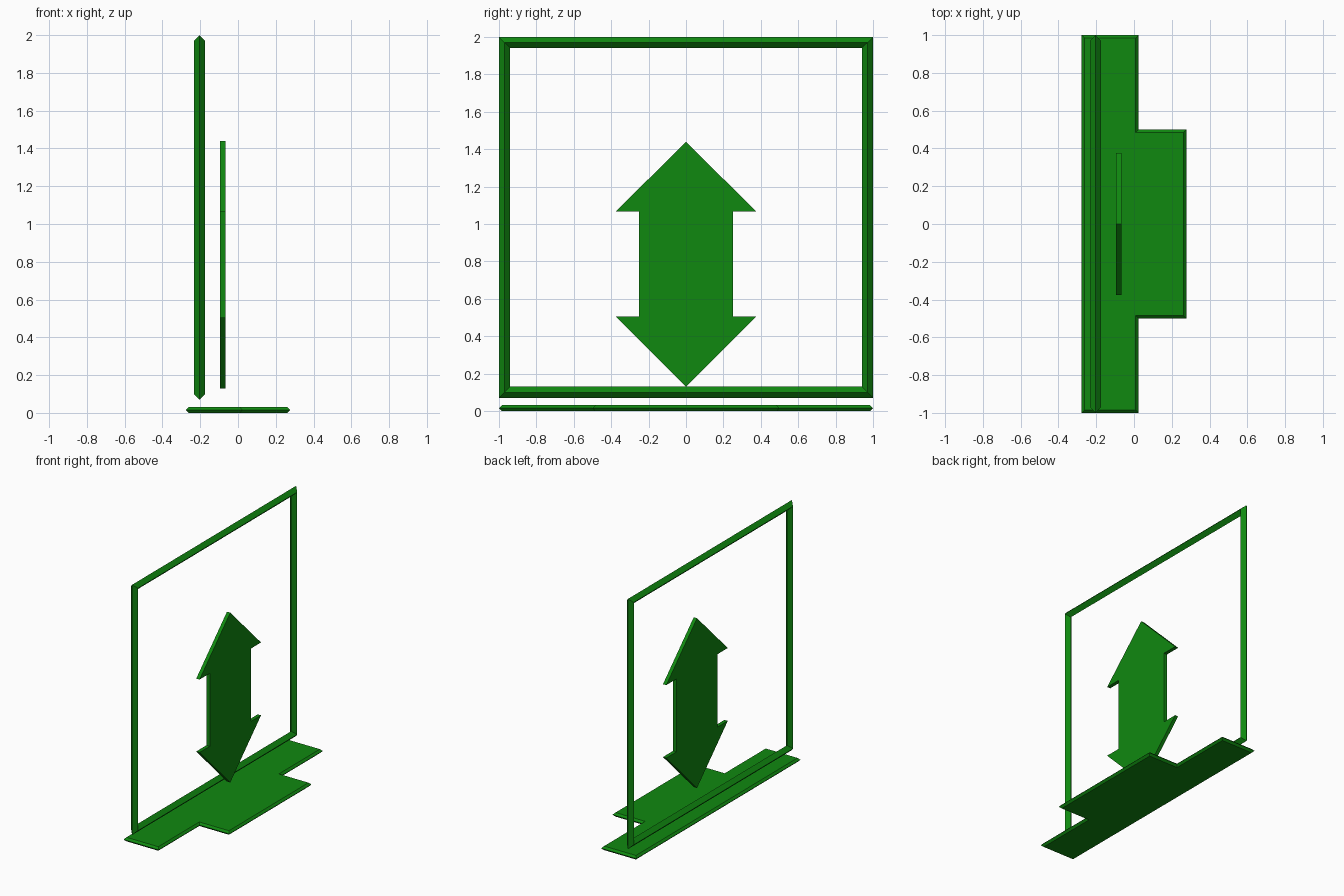
import bpy, bmesh
from mathutils import Vector

if "Cube" in bpy.data.objects:
    bpy.data.objects.remove(bpy.data.objects["Cube"])

green = bpy.data.materials.new("green")
green.diffuse_color = (0.005, 0.25, 0.005, 1)
green.use_nodes = True
green.node_tree.nodes["Principled BSDF"].inputs["Base Color"].default_value = green.diffuse_color


def inset(outline, d):
    """Mitred inset of an anticlockwise outline with square corners."""
    result = []
    for i, p in enumerate(outline):
        p = Vector(p)
        a = (p - Vector(outline[i - 1])).normalized()
        b = (Vector(outline[(i + 1) % len(outline)]) - p).normalized()
        result.append(p + d * (Vector((-a.y, a.x)) + Vector((-b.y, b.x))))
    return result


def loft(name, rings, closed):
    """Bridge point rings; cap both ends, or join the last ring to the first."""
    bm = bmesh.new()
    loops = [[bm.verts.new(p) for p in r] for r in rings]
    n = len(loops[0])
    pairs = list(zip(loops, loops[1:]))
    if closed:
        pairs.append((loops[-1], loops[0]))
    else:
        bm.faces.new(loops[0][::-1])
        bm.faces.new(loops[-1])
    for lo, hi in pairs:
        for i in range(n):
            j = (i + 1) % n
            bm.faces.new((lo[i], lo[j], hi[j], hi[i]))
    bmesh.ops.recalc_face_normals(bm, faces=bm.faces)
    mesh = bpy.data.meshes.new(name)
    bm.to_mesh(mesh)
    bm.free()
    mesh.materials.append(green)
    ob = bpy.data.objects.new(name, mesh)
    bpy.context.collection.objects.link(ob)
    return ob


# Stepped floor plate with pointed edges
step = [(-0.277, -1), (0.024, -1), (0.024, -0.5), (0.277, -0.5),
        (0.277, 0.5), (0.024, 0.5), (0.024, 1), (-0.277, 1)]
loft("floor_plate",
     [[(p.x, p.y, z) for p in inset(step, d)]
      for z, d in ((0, 0.015), (0.0155, 0), (0.031, 0.015))], False)

# Upright frame with a diamond cross-section
square = [(-1, 0.07), (1, 0.07), (1, 2), (-1, 2)]
loft("upright_frame",
     [[(x, p.x, p.y) for p in inset(square, d)]
      for x, d in ((-0.204, 0), (-0.174, 0.03), (-0.204, 0.06), (-0.234, 0.03))], True)

# Double-headed arrow, mirrored across its middle
half = [(0, 1.44), (0.375, 1.067), (0.25, 1.067), (0.25, 0.505), (0.375, 0.505), (0, 0.13)]
arrow = half + [(-y, z) for y, z in half[-2:0:-1]]
loft("double_arrow", [[(x, y, z) for y, z in arrow] for x in (-0.094, -0.066)], False)
